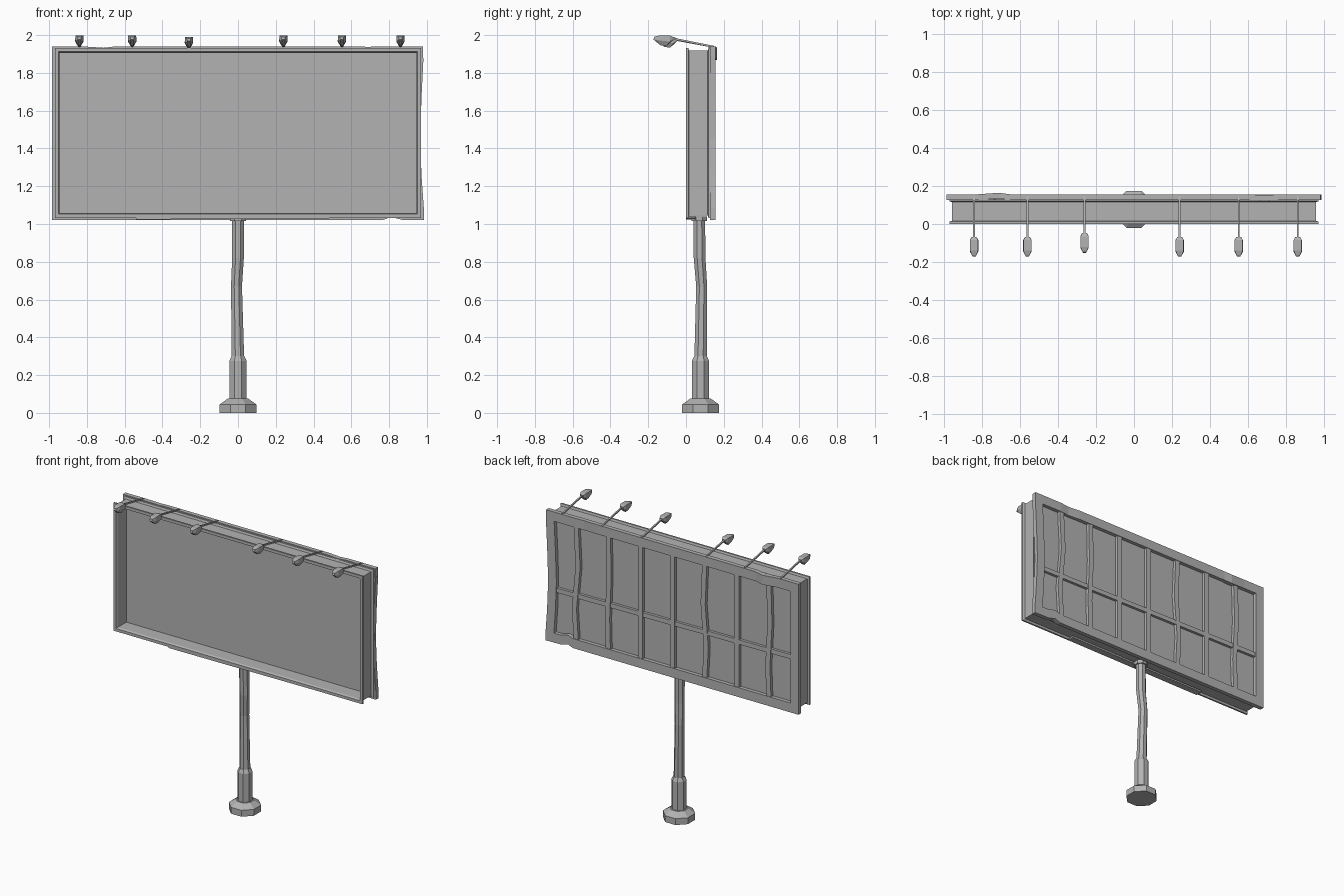
import bpy
import bmesh
from mathutils import Vector
from math import cos, sin, pi

if "Cube" in bpy.data.objects:
    bpy.data.objects.remove(bpy.data.objects["Cube"])

grey = bpy.data.materials.new("weathered_grey")
grey.use_nodes = True
grey.diffuse_color = (0.45, 0.45, 0.45, 1)
grey.node_tree.nodes["Principled BSDF"].inputs["Base Color"].default_value = grey.diffuse_color


def finish(name, bm):
    bmesh.ops.recalc_face_normals(bm, faces=bm.faces)
    mesh = bpy.data.meshes.new(name)
    bm.to_mesh(mesh)
    bm.free()
    mesh.materials.append(grey)
    obj = bpy.data.objects.new(name, mesh)
    bpy.context.collection.objects.link(obj)
    return obj


def skin(name, rings, loop=False):
    """Join equal rings of points into a solid; loop closes it into a frame."""
    bm = bmesh.new()
    rows = [[bm.verts.new(p) for p in ring] for ring in rings]
    n = len(rows[0])
    for a, b in zip(rows, rows[1:] + rows[:1] if loop else rows[1:]):
        for i in range(n):
            j = (i + 1) % n
            bm.faces.new((a[i], a[j], b[j], b[i]))
    if not loop:
        bm.faces.new(rows[0])
        bm.faces.new(rows[-1])
    return finish(name, bm)


def beam(name, path, width, y0, y1):
    """Flat beam through (x, z, y shift) points, kinked where the path bends."""
    flat = abs(path[-1][0] - path[0][0]) > abs(path[-1][1] - path[0][1])
    side = Vector((0, 0, width / 2)) if flat else Vector((width / 2, 0, 0))
    rings = []
    for x, z, dy in path:
        a, b = Vector((x, y0 + dy, z)), Vector((x, y1 + dy, z))
        rings.append([a - side, a + side, b + side, b - side])
    return skin(name, rings)


def block(name, x0, x1, y0, y1, z0, z1):
    return skin(name, [[(x, y0, z0), (x, y1, z0), (x, y1, z1), (x, y0, z1)] for x in (x0, x1)])


def octagon_post(name, stations):
    """Eight-sided post from (x, y, z, flat radius) stations."""
    rings = []
    for x, y, z, r in stations:
        r /= cos(pi / 8)
        turns = [(k + 0.5) * pi / 4 for k in range(8)]
        rings.append([(x + r * cos(t), y + r * sin(t), z) for t in turns])
    return skin(name, rings)


# Footing, sleeve and slightly bent pole
CY = 0.077
octagon_post("footing", [(0, CY, 0, 0.097), (0, CY, 0.045, 0.097), (0, CY, 0.075, 0.055)])
octagon_post("pole_sleeve", [(0, CY, 0.07, 0.046), (0, CY, 0.275, 0.046), (0, CY, 0.3, 0.034)])
octagon_post("pole", [(0, CY, 0.28, 0.033), (-0.008, 0.083, 0.67, 0.029),
                      (0, 0.072, 0.82, 0.031), (0, 0.07, 1.04, 0.031)])
octagon_post("pole_collar", [(0, 0.07, 1.015, 0.042), (0, 0.07, 1.04, 0.042)])

# Channel-section frame around the display, open to the front
HX, Z0, Z1 = 0.97, 1.032, 1.932
profile = [(0, 0), (0, 0.012), (0.014, 0.017), (0.014, 0.115), (0, 0.12),
           (0, 0.13), (0.026, 0.13), (0.026, 0.012), (0.02, 0)]
corners = [(-1, Z0, 1), (1, Z0, 1), (1, Z1, -1), (-1, Z1, -1)]
skin("display_frame", [[(sx * (HX - o), y, z + sz * o) for o, y in profile]
                       for sx, z, sz in corners], loop=True)
block("display_panel", -0.95, 0.95, 0.106, 0.13, 1.05, 1.912)
beam("lower_ledge", [(-0.54, 1.03, 0), (0.57, 1.037, 0)], 0.012, 0.001, 0.05)

# Back frame with a few dents
YB, YE = 0.126, 0.156
beam("back_top_rail", [(-0.985, 1.907, 0), (-0.82, 1.907, 0), (-0.71, 1.9, 0.008), (-0.65, 1.907, 0),
                       (0.6, 1.907, 0), (0.69, 1.905, -0.006), (0.76, 1.907, 0), (0.98, 1.907, 0)],
     0.066, YB, YE)
beam("back_bottom_rail", [(-0.985, 1.055, 0), (0.77, 1.055, 0), (0.81, 1.07, 0),
                          (0.87, 1.055, 0), (0.985, 1.053, 0)], 0.066, YB, YE)
beam("back_right_rail", [(-0.953, 1.08, 0), (-0.953, 1.88, 0)], 0.064, YB, YE)
beam("back_left_rail", [(0.952, 1.08, 0), (0.94, 1.25, 0), (0.932, 1.45, 0),
                        (0.94, 1.68, 0), (0.95, 1.88, 0)], 0.064, YB, YE)

# Back ribs, some bent sideways
for i, bend in enumerate([0.008, 0, -0.012, 0, 0, 0.006, 0.014]):
    x = -0.75 + 0.25 * i
    beam(f"back_rib_{i + 1}", [(x, 1.08, 0), (x + bend, 1.3, 0), (x - bend, 1.6, 0), (x, 1.88, 0)],
         0.036, YB, YE - 0.004)
beam("back_cross_rib", [(-0.94, 1.41, 0), (0.94, 1.39, 0)], 0.032, YB, YE - 0.007)


# Floodlights on sloping arms along the top
def floodlight(i, x, dy, dz):
    tip = Vector((x, -0.08 + dy, 1.984 + dz))
    root = Vector((x, 0.148, 1.938))
    side, up = Vector((0.005, 0, 0)), Vector((0, 0, 0.005))
    skin(f"lamp_arm_{i}", [[p - side - up, p + side - up, p + side + up, p - side + up]
                           for p in (root, tip)])
    bm = bmesh.new()
    # Half width, y and z of each outline point of the head
    for w, y, z in [(0.013, 0.012, 0.006), (0.021, -0.005, 0.014), (0.021, -0.06, 0.014),
                    (0.01, -0.088, 0.007), (0.013, 0.012, -0.01), (0.022, -0.005, -0.018),
                    (0.022, -0.065, -0.012), (0.008, -0.092, -0.008),
                    (0.008, -0.025, -0.043), (0.008, -0.055, -0.038)]:
        for s in (-1, 1):
            bm.verts.new(tip + Vector((s * w, y, z)))
    bmesh.ops.convex_hull(bm, input=bm.verts)
    finish(f"lamp_head_{i}", bm)


for i, x in enumerate([-0.84, -0.56, -0.26, 0.24, 0.55, 0.86]):
    bumped = i == 2
    floodlight(i + 1, x, 0.02 * bumped, -0.008 * bumped)
